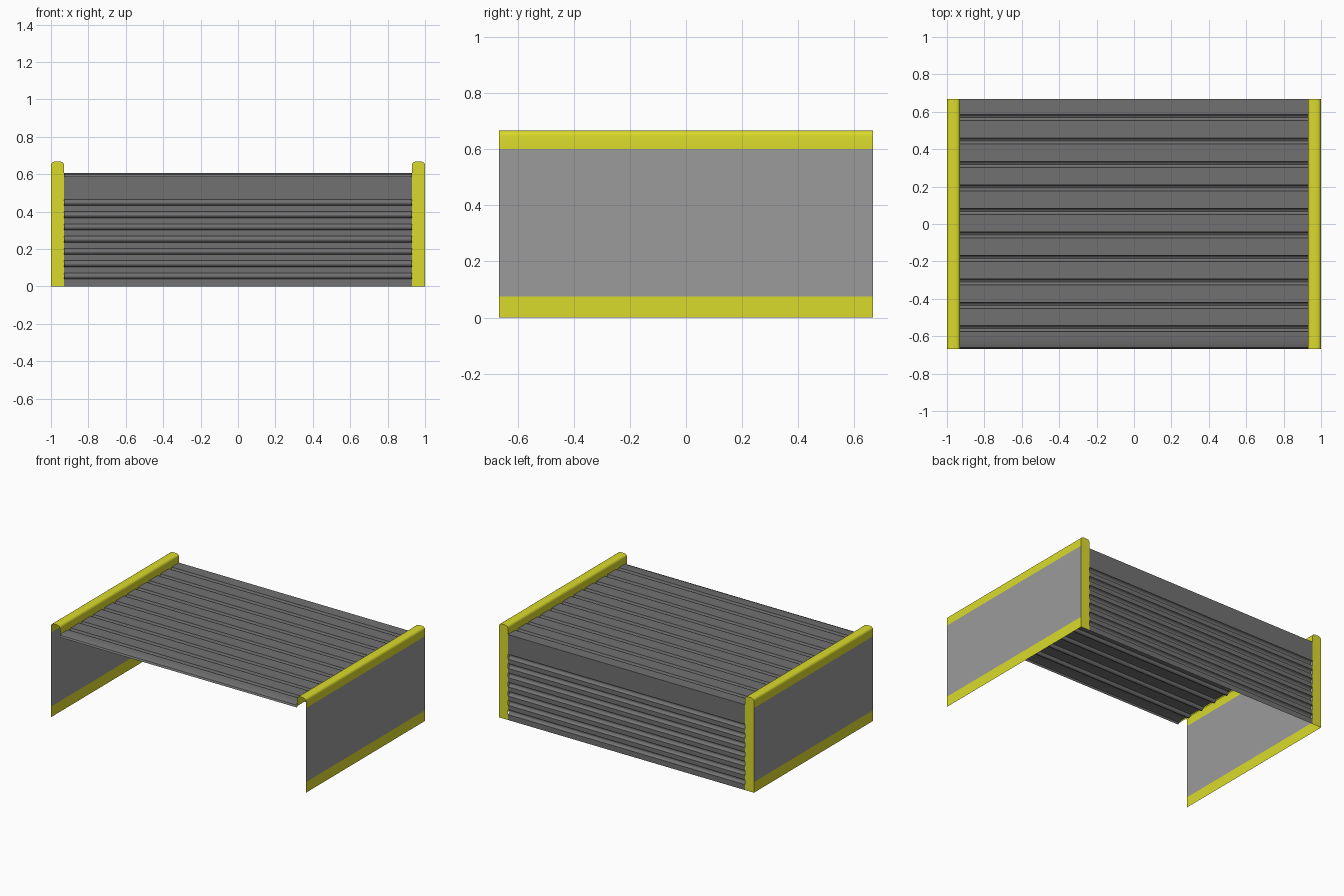
import bpy, bmesh, math

cube = bpy.data.objects.get("Cube")
if cube:
    bpy.data.objects.remove(cube)

HALF_X, HALF_Y, TOP = 1.0, 0.667, 0.667
INNER = 0.93      # inner edge of the yellow frame
ROOF_Z = 0.605


def make_material(name, rgb):
    m = bpy.data.materials.new(name)
    m.use_nodes = True
    m.diffuse_color = (*rgb, 1)
    m.node_tree.nodes["Principled BSDF"].inputs["Base Color"].default_value = (*rgb, 1)
    return m


yellow = make_material("yellow trim", (0.70, 0.70, 0.025))
dark_grey = make_material("dark grey sheet", (0.165, 0.165, 0.165))
light_grey = make_material("light grey panel", (0.33, 0.33, 0.33))


def finish(name, bm, mat, smooth=True):
    mesh = bpy.data.meshes.new(name)
    bmesh.ops.recalc_face_normals(bm, faces=bm.faces)
    bm.to_mesh(mesh)
    bm.free()
    mesh.materials.append(mat)
    obj = bpy.data.objects.new(name, mesh)
    bpy.context.collection.objects.link(obj)
    if smooth:
        bpy.ops.object.select_all(action="DESELECT")
        bpy.context.view_layer.objects.active = obj
        obj.select_set(True)
        bpy.ops.object.shade_smooth_by_angle(angle=math.radians(35))
    return obj


def sheet(name, start, end, mat):
    """Surface stretched between two matching rows of points."""
    bm = bmesh.new()
    a = [bm.verts.new(p) for p in start]
    b = [bm.verts.new(p) for p in end]
    for i in range(len(a) - 1):
        bm.faces.new((a[i], a[i + 1], b[i + 1], b[i]))
    return finish(name, bm, mat)


def groove(center, width, depth, steps=6):
    """Rounded groove as (position, inward offset) pairs."""
    return [(center - width / 2 * math.cos(math.pi * i / steps),
             depth * math.sin(math.pi * i / steps)) for i in range(steps + 1)]


# Roof sheet with ten grooves and a rolled front lip
roof = [(-HALF_Y, 0.02), (-0.66, 0.008), (-0.64, 0)]
for i in range(10):
    roof += groove(-0.56 + 0.1255 * i, 0.032, 0.02)
roof.append((HALF_Y, 0))
sheet("grooved_roof", [(-INNER, y, ROOF_Z - d) for y, d in roof],
      [(INNER, y, ROOF_Z - d) for y, d in roof], dark_grey)

# Back wall with closely spaced grooves below a plain band
wall = [(0, 0)]
for i in range(7):
    wall += groove(0.0555 + 0.0655 * i if i else 0.0555, 0.034, 0.02)
wall.append((ROOF_Z, 0))
sheet("grooved_back_wall", [(-INNER, HALF_Y - d, z) for z, d in wall],
      [(INNER, HALF_Y - d, z) for z, d in wall], dark_grey)

# Rounded rail outline, from the outer face over the top to the inner face
r = 0.02
rail = [(HALF_X, 0.6)]
for cx, first in ((HALF_X - r, 0), (INNER + r, 90)):
    for k in range(5):
        a = math.radians(first + k * 22.5)
        rail.append((cx + r * math.cos(a), TOP - r + r * math.sin(a)))
rail.append((INNER, 0.595))

for side, label in ((1, "left"), (-1, "right")):
    def strip(name, profile, mat):
        sheet(label + name, [(side * x, -HALF_Y, z) for x, z in profile],
              [(side * x, HALF_Y, z) for x, z in profile], mat)

    strip("_side_panel", [(HALF_X, 0.075), (HALF_X, 0.6)], light_grey)
    strip("_bottom_trim", [(HALF_X, 0), (HALF_X, 0.075)], yellow)
    strip("_top_rail", rail, yellow)

    # Back post plate closing the rail end
    bm = bmesh.new()
    outline = [(HALF_X, 0)] + rail[1:-1] + [(INNER, 0)]
    bm.faces.new([bm.verts.new((side * x, HALF_Y, z)) for x, z in outline])
    finish(label + "_back_post", bm, yellow, smooth=False)
